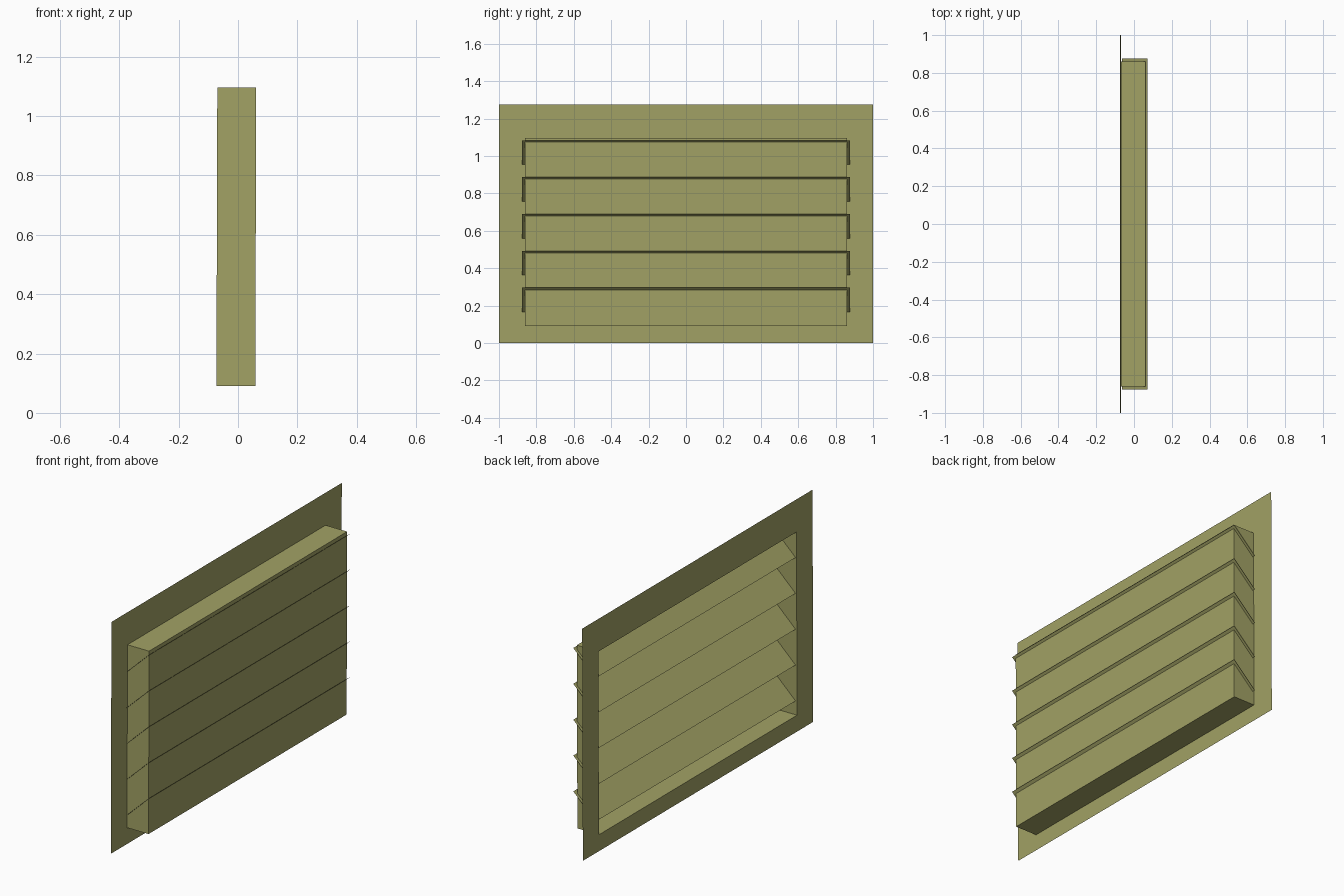
import bpy
import bmesh

cube = bpy.data.objects.get("Cube")
if cube:
    bpy.data.objects.remove(cube, do_unlink=True)

# Single olive paint
olive = bpy.data.materials.new("olive_paint")
olive.use_nodes = True
colour = (0.36, 0.36, 0.13, 1)
olive.diffuse_color = colour
olive.node_tree.nodes["Principled BSDF"].inputs["Base Color"].default_value = colour

HALF, BOTTOM, TOP = 0.86, 0.09, 1.096    # housing opening
DEPTH = 0.131                            # housing depth
LEAN = 0.003                             # slight lean of the whole vent


def back_x(z):
    return -0.073 + LEAN * z


def ring(bm, half, low, high, offset=0):
    """Rectangle of vertices parallel to the wall."""
    corners = ((-half, low), (half, low), (half, high), (-half, high))
    return [bm.verts.new((back_x(z) + offset, y, z)) for y, z in corners]


def bridge(bm, a, b):
    for i in range(4):
        j = (i + 1) % 4
        bm.faces.new((a[i], a[j], b[j], b[i]))


def finish(name, bm):
    mesh = bpy.data.meshes.new(name)
    bm.to_mesh(mesh)
    bm.free()
    mesh.materials.append(olive)
    obj = bpy.data.objects.new(name, mesh)
    bpy.context.collection.objects.link(obj)


# Sheet flange around the opening
bm = bmesh.new()
bridge(bm, ring(bm, 1, 0, 1.275), ring(bm, HALF, BOTTOM, TOP))
bmesh.ops.recalc_face_normals(bm, faces=bm.faces)
if bm.faces[:][0].normal.x < 0:
    bmesh.ops.reverse_faces(bm, faces=bm.faces)
finish("wall_flange", bm)

# Shallow housing, open at the wall side
bm = bmesh.new()
rear = ring(bm, HALF, BOTTOM, TOP)
face = ring(bm, HALF, BOTTOM, TOP, DEPTH)
bridge(bm, rear, face)
bm.faces.new(face)
finish("housing", bm)

# Slanted sheet louvres, poking just past the housing
for n in range(5):
    top = 0.296 + n * 0.197
    bm = bmesh.new()
    points = ((0.072, -1, 0), (0.072, 1, 0), (-0.064, 1, -0.13), (-0.064, -1, -0.13))
    bm.faces.new([bm.verts.new((x, side * 0.876, top + z)) for x, side, z in points])
    finish(f"louvre_{n + 1}", bm)
